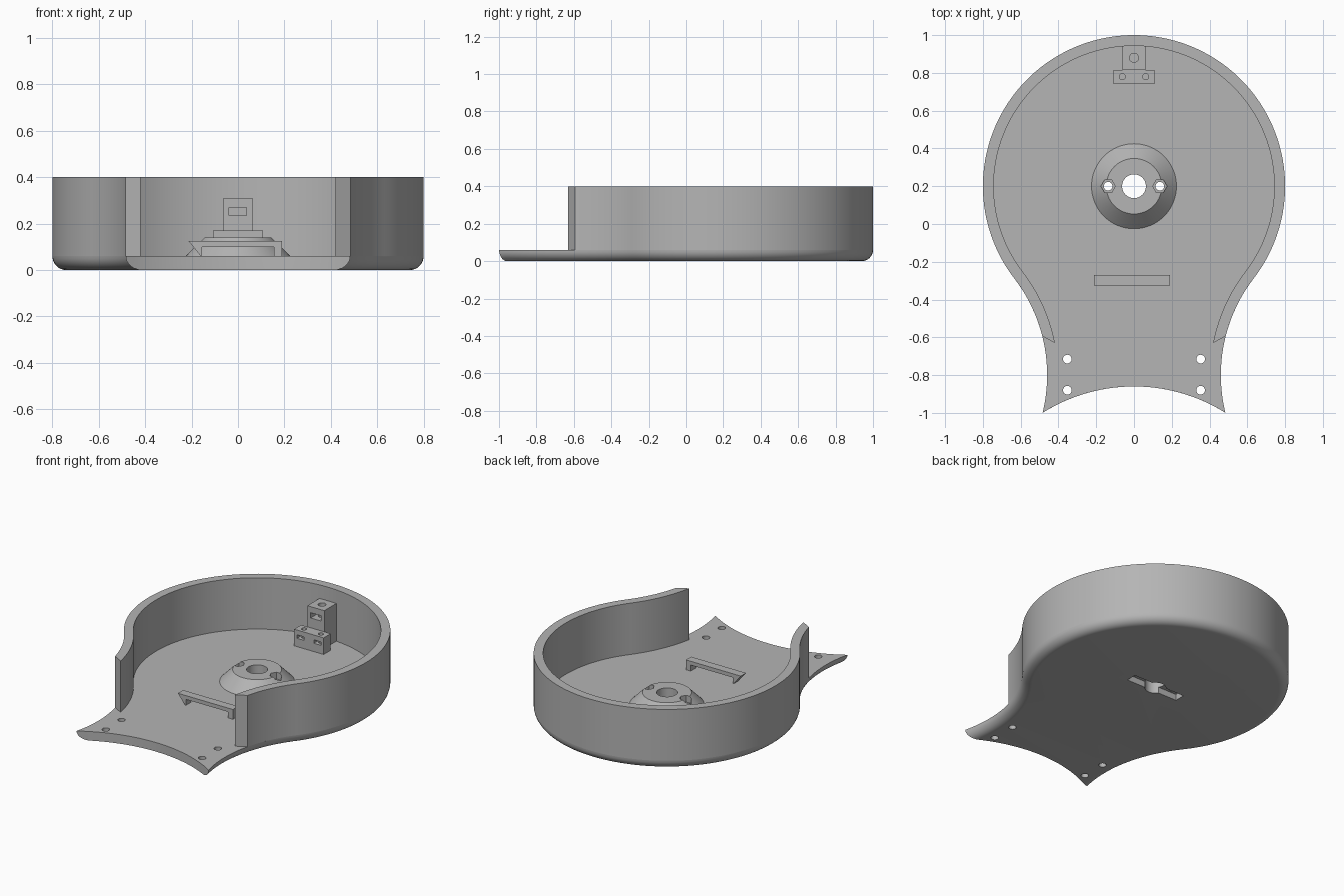
import bpy, bmesh, math
from math import cos, sin, pi, tau

cube = bpy.data.objects.get("Cube")
if cube:
    bpy.data.objects.remove(cube, do_unlink=True)

grey = bpy.data.materials.new("grey plastic")
grey.use_nodes = True
grey.diffuse_color = (0.46, 0.46, 0.46, 1)
grey.node_tree.nodes["Principled BSDF"].inputs["Base Color"].default_value = (0.46, 0.46, 0.46, 1)

FLOOR, TOP, WALL = 0.06, 0.4, 0.057
BOWL_Y, BOWL_R = 0.2, 0.8           # round bowl
NECK_X, NECK_Y = 1.3, -0.8          # centre of the concave side arc
REACH = math.hypot(NECK_X, BOWL_Y - NECK_Y)
NECK_R = REACH - BOWL_R
FRONT_Y, FRONT_R = -1.77, 0.91      # concave front edge


def loft(name, sections):
    """Skin equal-length closed sections and cap both ends."""
    bm = bmesh.new()
    rings = [[bm.verts.new(p) for p in s] for s in sections]
    n = len(rings[0])
    for a, b in zip(rings, rings[1:]):
        for i in range(n):
            j = (i + 1) % n
            bm.faces.new((a[i], a[j], b[j], b[i]))
    bm.faces.new(rings[0])
    bm.faces.new(rings[-1])
    bmesh.ops.recalc_face_normals(bm, faces=bm.faces)
    mesh = bpy.data.meshes.new(name)
    bm.to_mesh(mesh)
    bm.free()
    mesh.materials.append(grey)
    ob = bpy.data.objects.new(name, mesh)
    bpy.context.collection.objects.link(ob)
    return ob


def turned(name, x, y, profile, sides=48):
    """Round part from (radius, z) pairs."""
    return loft(name, [[(x + r * cos(tau * i / sides), y + r * sin(tau * i / sides), z)
                        for i in range(sides)] for r, z in profile])


def box(name, x0, x1, y0, y1, z0, z1):
    return loft(name, [[(x0, y0, z), (x1, y0, z), (x1, y1, z), (x0, y1, z)] for z in (z0, z1)])


def cut(targets, cutter):
    cutter.hide_render = True
    for ob in targets:
        mod = ob.modifiers.new("cut", "BOOLEAN")
        mod.operation, mod.solver, mod.object = "DIFFERENCE", "EXACT", cutter
        bpy.context.view_layer.objects.active = ob
        bpy.ops.object.modifier_apply(modifier=mod.name)
    bpy.data.objects.remove(cutter, do_unlink=True)


def side_path(inset, end_y, end_r):
    """Right half of the outline, from the back centre to where it meets the end circle."""
    q = NECK_R + inset
    dx, dy = -NECK_X, end_y - NECK_Y
    d = math.hypot(dx, dy)
    ux, uy = dx / d, dy / d
    a = (q * q - end_r ** 2 + d * d) / (2 * d)
    h = math.sqrt(q * q - a * a)
    ex, ey = min((a * ux + s * h * uy, a * uy - s * h * ux) for s in (1, -1))
    tangent = math.atan2(BOWL_Y - NECK_Y, -NECK_X)
    end = math.atan2(ey, ex) % tau
    r, n, m = BOWL_R - inset, 56, 24
    sweep = pi / 2 - (tangent - pi)
    path = [(r * sin(sweep * i / n), BOWL_Y + r * cos(sweep * i / n)) for i in range(n)]
    for i in range(m + 1):
        t = tangent + (end - tangent) * i / m
        path.append((NECK_X + q * cos(t), NECK_Y + q * sin(t)))
    return path


def mirrored(path):
    return [(-x, y) for x, y in path[:0:-1]] + path


def floor_ring(inset, z):
    side = mirrored(side_path(inset, FRONT_Y, FRONT_R))
    x, y = side[-1]
    half = math.atan2(x, y - FRONT_Y)
    front = [(FRONT_R * sin(half * k / 12), FRONT_Y + FRONT_R * cos(half * k / 12))
             for k in range(11, -12, -1)]
    return [(px, py, z) for px, py in side + front]


# Base plate with rounded lower edge
steps = [pi / 2 * i / 8 for i in range(9)]
base = loft("base_plate", [floor_ring(FLOOR * (1 - sin(t)), FLOOR * (1 - cos(t))) for t in steps])

# Bowl wall, open at the front
outer = mirrored(side_path(0, BOWL_Y, 0.93))
inner = mirrored(side_path(WALL, BOWL_Y, 0.93))
wall = loft("bowl_wall", [[(*o, FLOOR), (*o, TOP), (*i, TOP), (*i, FLOOR)]
                          for o, i in zip(outer, inner)])

# Conical hub with shaft hole, screw holes, nut pockets and underside slot
hub = turned("centre_hub", 0, BOWL_Y, [(0.225, FLOOR), (0.147, 0.14)], 64)
cut([base, hub], turned("shaft_cutter", 0, BOWL_Y, [(0.063, -0.1), (0.063, 0.3)]))
cut([base], box("slot_cutter", -0.19, 0.19, BOWL_Y - 0.035, BOWL_Y + 0.035, -0.1, 0.04))
for s in (-1, 1):
    cut([base, hub], turned("screw_cutter", s * 0.137, BOWL_Y, [(0.023, -0.1), (0.023, 0.3)], 24))
    cut([hub], turned("nut_cutter", s * 0.137, BOWL_Y, [(0.038, 0.095), (0.038, 0.3)], 6))

# Mounting holes in the front flange
for s in (-1, 1):
    for y in (-0.715, -0.88):
        cut([base], turned("mount_cutter", s * 0.353, y, [(0.023, -0.1), (0.023, 0.2)], 24))

# Cable bridge with one slanted end
bridge = [(-0.213, 0.125), (0.19, 0.125), (0.19, FLOOR), (0.155, FLOOR),
          (0.155, 0.1), (-0.155, 0.1), (-0.155, FLOOR), (-0.16, FLOOR)]
loft("cable_bridge", [[(x, y, z) for x, z in bridge] for y in (-0.325, -0.27)])

# Rear post and low clamp block, each with screw holes and nut slots
post = box("rear_post", -0.062, 0.062, 0.815, 0.942, FLOOR, 0.31)
cut([post], turned("post_hole_cutter", 0, 0.88, [(0.024, 0.18), (0.024, 0.4)], 24))
cut([post], box("post_slot_cutter", -0.038, 0.036, 0.7, 0.92, 0.235, 0.27))
clamp = box("clamp_block", -0.108, 0.108, 0.742, 0.815, FLOOR, 0.17)
for s in (-1, 1):
    cut([clamp], turned("clamp_hole_cutter", s * 0.062, 0.78, [(0.016, 0.08), (0.016, 0.3)], 20))
    cut([clamp], box("clamp_slot_cutter", s * 0.062 - 0.025, s * 0.062 + 0.025,
                     0.7, 0.8, 0.115, 0.138))

# Smooth curved faces, crisp edges
for ob in (base, wall, hub, post, clamp):
    bpy.ops.object.select_all(action="DESELECT")
    ob.select_set(True)
    bpy.context.view_layer.objects.active = ob
    bpy.ops.object.shade_smooth_by_angle(angle=math.radians(30))
